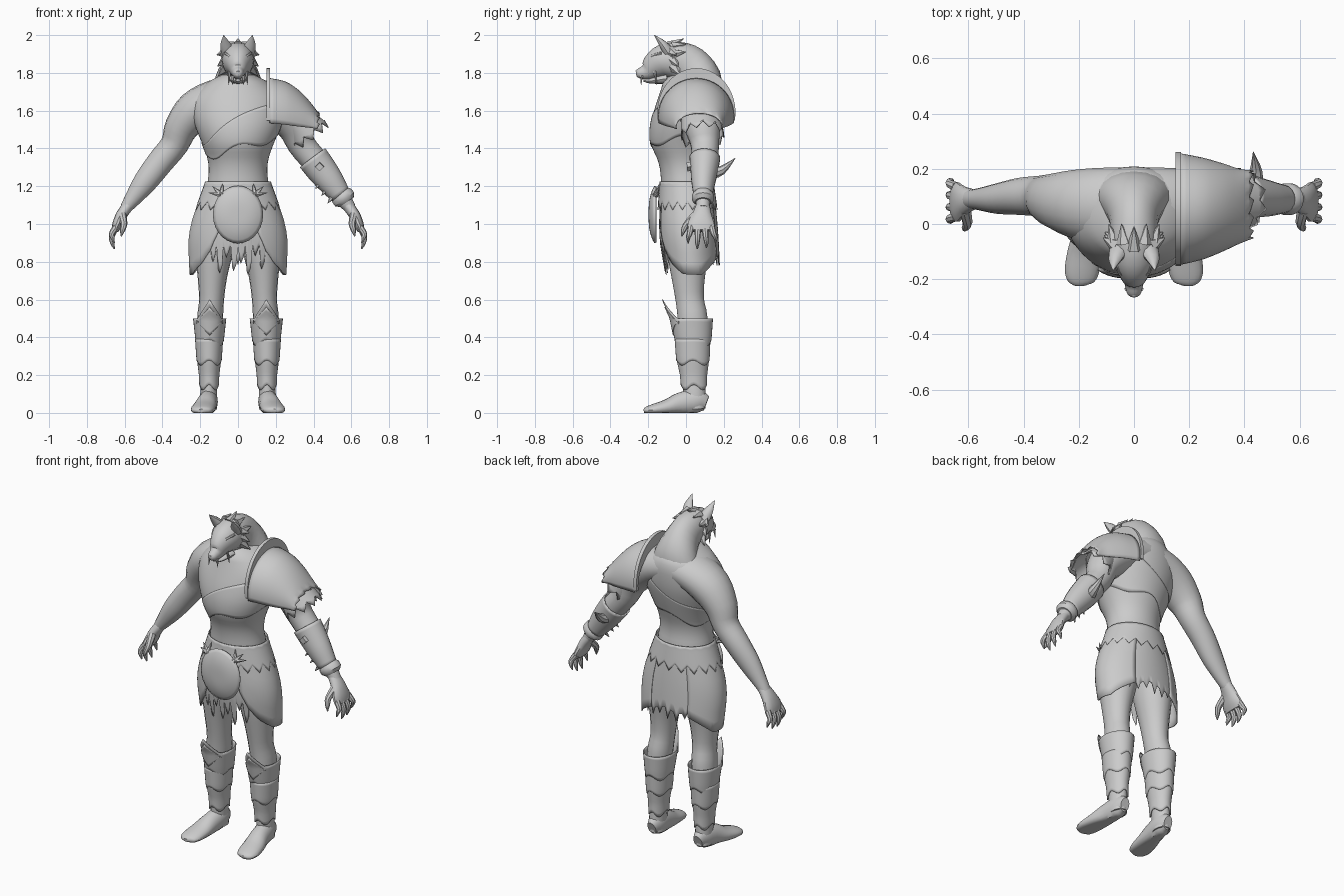
import bpy, bmesh, math, random
from mathutils import Vector

random.seed(4)
PI = math.pi
grey = bpy.data.materials.new("grey")
grey.diffuse_color = (0.6, 0.6, 0.6, 1)
Y, Z = Vector((0, 1, 0)), Vector((0, 0, 1))


def build(name, rows, closed=True, cap=False, thick=0.0):
    """Skin a grid of points into an object."""
    bm = bmesh.new()
    vs = [[bm.verts.new(p) for p in r] for r in rows]
    n = len(rows[0])
    for a, b in zip(vs, vs[1:]):
        for j in range(n if closed else n - 1):
            k = (j + 1) % n
            bm.faces.new((a[j], a[k], b[k], b[j]))
    if cap:
        bm.faces.new(vs[0])
        bm.faces.new(vs[-1])
    bmesh.ops.remove_doubles(bm, verts=bm.verts, dist=0.0003)
    bmesh.ops.recalc_face_normals(bm, faces=bm.faces)
    me = bpy.data.meshes.new(name)
    bm.to_mesh(me)
    bm.free()
    me.materials.append(grey)
    ob = bpy.data.objects.new(name, me)
    bpy.context.collection.objects.link(ob)
    if thick:
        m = ob.modifiers.new("thickness", 'SOLIDIFY')
        m.thickness, m.offset = thick, 0
    return ob


def spline(pts, k):
    """Catmull-Rom resampling of tuples of any length."""
    out = []
    for i in range(len(pts) - 1):
        p0, p1, p2, p3 = (pts[max(i - 1, 0)], pts[i], pts[i + 1], pts[min(i + 2, len(pts) - 1)])
        for s in range(k):
            t = s / k
            out.append([0.5 * (2 * b + (c - a) * t + (2 * a - 5 * b + 4 * c - d) * t * t
                               + (3 * b - a - 3 * c + d) * t ** 3)
                        for a, b, c, d in zip(p0, p1, p2, p3)])
    return out + [list(pts[-1])]


def limb(name, pts, s=1, ref=Y, n=18, k=3, cap=True, zig=0.0, thick=0.0):
    """Tube through (x, y, z, r1, r2) points; zig makes the last rim jagged."""
    pts = spline(pts, k)
    cs = [Vector((p[0] * s, p[1], p[2])) for p in pts]
    rows = []
    for i, p in enumerate(pts):
        t = (cs[min(i + 1, len(cs) - 1)] - cs[max(i - 1, 0)]).normalized()
        u = t.cross(ref).normalized()
        v = u.cross(t)
        row = []
        for j in range(n):
            a = 2 * PI * j / n
            q = cs[i] + u * p[3] * math.cos(a) + v * p[4] * math.sin(a)
            if zig and i == len(pts) - 1:
                q += t * zig * (1 if j % 2 else -1)
            q.z = max(q.z, 0)
            row.append(q)
        rows.append(row)
    return build(name, rows, cap=cap, thick=thick)


def spike(name, a, b, r, s=1, n=6):
    """Cone from a to b."""
    ref = Z if abs(b[1] - a[1]) > abs(b[2] - a[2]) else Y
    return limb(name, [(*a, r, r), (*b, 0.001, 0.001)], s, ref, n, 1)


def wrap(name, prof, top, bot, a0=-PI, a1=PI, n=48, m=8, grow=0.0, cx=0.0, thick=0.006):
    """Shell on a (z, half width, front y, back y) profile, angle 0 = front."""
    full = a1 - a0 > 6.28

    def at(z):
        for p, q in zip(prof, prof[1:]):
            if z <= q[0]:
                break
        t = max(0, min(1, (z - p[0]) / (q[0] - p[0])))
        return [c + (d - c) * t for c, d in zip(p, q)]

    rows = [[] for _ in range(m + 1)]
    for j in range(n if full else n + 1):
        a = a0 + (a1 - a0) * j / n
        zt, zb = top(a, j), bot(a, j)
        for i in range(m + 1):
            z = zt + (zb - zt) * i / m
            _, rx, yf, yb = at(z)
            rows[i].append((cx + (rx + grow) * math.sin(a),
                            (yf + yb) / 2 - ((yb - yf) / 2 + grow) * math.cos(a), z))
    return build(name, rows, full, thick=thick)


def const(z):
    return lambda a, j: z


# torso
body = spline([(0.95, .17, -.11, .13), (1.18, .165, -.13, .135), (1.27, .155, -.135, .125),
               (1.34, .16, -.15, .13), (1.42, .187, -.185, .155), (1.5, .22, -.19, .18),
               (1.58, .243, -.175, .20), (1.66, .24, -.15, .208), (1.72, .195, -.13, .205),
               (1.77, .13, -.11, .18), (1.81, .03, -.03, .1)], 3)
wrap("torso", body, const(1.81), const(0.95), m=32, thick=0)

# diagonal chest sash, flush with the chest
wrap("chest_sash", body, lambda a, j: 1.555 + .13 * math.sin(a) + .015 * math.cos(3 * a),
     lambda a, j: 1.40 + .05 * math.sin(a) + .02 * math.cos(4 * a), m=12, grow=.002, thick=.003)

# head and neck
limb("head", [(0, -.264, 1.795, .012, .012), (0, -.25, 1.797, .026, .026), (0, -.21, 1.805, .036, .042),
              (0, -.178, 1.83, .055, .066), (0, -.125, 1.86, .08, .088), (0, -.05, 1.865, .086, .1),
              (0, .02, 1.835, .09, .11), (0, .085, 1.765, .125, .104), (0, .1, 1.68, .16, .09)],
     ref=Z, n=20)
limb("lower_jaw", [(0, -.225, 1.762, .012, .007), (0, -.19, 1.757, .028, .013),
                   (0, -.1, 1.77, .05, .03)], ref=Z, n=12)
limb("nose", [(0, -.266, 1.806, .005, .005), (0, -.258, 1.808, .012, .01),
              (0, -.24, 1.815, .012, .01)], ref=Z, n=10)
for s in (-1, 1):
    limb("ear", [(.055, -.095, 1.915, .036, .028), (.068, -.125, 1.955, .026, .02),
                 (.076, -.168, 2.0, .001, .001)], s, n=10)
    limb("brow", [(.012, -.198, 1.858, .008, .008), (.04, -.178, 1.886, .012, .012),
                  (.068, -.13, 1.905, .008, .008)], s, ref=Z, n=8)
    spike("upper_fang", (.026, -.235, 1.785), (.03, -.238, 1.735), .009, s)
    spike("tusk", (.045, -.165, 1.81), (.05, -.155, 1.735), .01, s)
    for y, z, dx, dz in ((-.08, 1.91, .038, -.015), (-.07, 1.87, .034, -.035), (-.06, 1.83, .03, -.045)):
        spike("cheek_fur", (.06, y, z), (.075 + dx, y + .03, z + dz), .034, s)
    for x, y, z in ((.035, -.07, 1.94), (.07, -.07, 1.9)):
        spike("crown_fur", (x, y, z), (x * 1.3, y + .07, z + .012), .03, s)
spike("crest_fur", (0, -.09, 1.943), (0, -.01, 1.982), .03)

# arms and hands
for s in (-1, 1):
    limb("arm", [(0, .065, 1.69, .1, .14), (.12, .068, 1.66, .104, .138), (.225, .075, 1.6, .107, .122),
                 (.3, .088, 1.51, .09, .095), (.337, .1, 1.42, .074, .076), (.41, .1, 1.33, .07, .068),
                 (.49, .092, 1.225, .063, .056), (.56, .09, 1.13, .043, .04), (.597, .09, 1.08, .03, .034)], s)
    limb("palm", [(.58, .09, 1.1, .03, .036), (.615, .085, 1.05, .03, .052), (.638, .08, 1.0, .027, .072),
                  (.652, .08, .965, .019, .07)], s, n=14)
    for i in range(4):
        y0, y1 = .027 + .036 * i, .012 + .048 * i
        drop = (.03, .0, .005, .03)[i]
        limb("finger", [(.645, y0, .985, .018, .018), (.668, (y0 + y1) / 2, .935 + drop / 2, .015, .015),
                        (.665, y1, .9 + drop, .012, .012), (.655, y1, .868 + drop, .003, .003)], s, n=8)
    limb("thumb", [(.612, .05, 1.045, .022, .024), (.604, .005, 1.0, .018, .018),
                   (.612, -.014, .965, .013, .013), (.618, -.022, .935, .003, .003)], s, n=8)

# shoulder guard: upright collar arch, dome and ragged sleeve
arch = [-1.75 + 3.5 * j / 28 for j in range(29)]


def arch_row(x, yc, zc, ry, rz, zig=0.0):
    return [(x + zig * (j % 4 - 1.5) / 1.5, yc + ry * math.sin(a), zc + rz * math.cos(a))
            for j, a in enumerate(arch)]


build("collar_arch", [arch_row(*r) for r in (
    (.15, .055, 1.58, .19, .17), (.15, .055, 1.59, .207, .235), (.17, .055, 1.59, .207, .235),
    (.17, .055, 1.58, .19, .17), (.15, .055, 1.58, .19, .17))], False)
dome = spline([(.168, .054, 1.57, .2, .2), (.25, .056, 1.56, .182, .192), (.32, .06, 1.545, .158, .162),
               (.38, .064, 1.53, .134, .115), (.425, .07, 1.515, .122, .07)], 3)
build("shoulder_dome", [arch_row(*r, zig=.008 if i == len(dome) - 1 else 0) for i, r in enumerate(dome)],
      False, thick=.005)
limb("ragged_sleeve", [(.3, .075, 1.565, .08, .1), (.345, .083, 1.515, .095, .108),
                       (.38, .088, 1.468, .11, .112)], n=20, cap=False, zig=.022, thick=.005)

# spiked bracer
limb("bracer", [(.395, .1, 1.35, .08, .078), (.44, .097, 1.29, .077, .07), (.49, .092, 1.225, .068, .06),
                (.545, .09, 1.15, .05, .046)], cap=False, thick=.008)
limb("wrist_cuff", [(.54, .09, 1.165, .05, .046), (.55, .09, 1.15, .062, .058), (.565, .09, 1.13, .062, .058),
                    (.575, .09, 1.115, .045, .043)], k=1)
limb("bracer_spike", [(.43, .13, 1.27, .035, .035), (.442, .19, 1.285, .024, .024),
                      (.432, .262, 1.35, .001, .001)], ref=Z, n=8)
limb("square_stud", [(.432, .04, 1.305, .025, .025), (.432, .005, 1.302, .023, .023)], ref=Z, n=4, k=1)
for x, z in ((.435, 1.22), (.468, 1.185), (.5, 1.145)):
    spike("inner_stud", (x, .075, z), (x - .025, .06, z - .035), .018)

# kilt
kilt = [(.72, .25, -.11, .18), (.9, .258, -.14, .172), (1.0, .245, -.145, .165),
        (1.1, .21, -.14, .155), (1.22, .166, -.13, .138)]
hem = [(.4, .97), (.6, .86), (.85, .79), (1.25, .735), (1.9, .73), (2.65, .82), (3, .86)]


def side_hem(a, j):
    a = abs(a)
    for p, q in zip(hem, hem[1:]):
        if a <= q[0]:
            break
    return p[1] + (q[1] - p[1]) * (a - p[0]) / (q[0] - p[0])


wrap("kilt_side_left", kilt, const(1.2), side_hem, .42, 2.65, 24, grow=.003)
wrap("kilt_side_right", kilt, const(1.2), side_hem, -2.65, -.42, 24, grow=.003)
wrap("kilt_back", kilt, const(1.2), lambda a, j: (.84 if j % 3 else .79) + random.uniform(-.015, .015),
     PI - .65, PI + .65, 18, thick=.004)
strips = [.8, .74, .82, .75, .79, .73, .83, .76]
wrap("front_fringe", kilt, const(1.15),
     lambda a, j: .89 if j % 5 == 0 else strips[j // 5 % 8] + .02 * abs(j % 5 - 2),
     -.62, .62, 40, grow=-.004, thick=.004)
wrap("waist_flap", kilt, const(1.225), lambda a, j: 1.095 + (.022 if j % 2 else -.022), n=36,
     grow=.007, thick=.004)

# oval apron with tied corners
apron = []
for i in range(9):
    r = i / 8
    apron.append([(.13 * r * math.cos(2 * PI * j / 28), -.192 + .03 * r ** 3,
                   1.05 + .15 * r * math.sin(2 * PI * j / 28)) for j in range(28)])
build("oval_apron", apron, thick=.012)
for s in (-1, 1):
    for x, z in ((.135, 1.2), (.155, 1.165), (.08, 1.215)):
        spike("apron_tie", (.09, -.16, 1.155), (x, -.14, z), .017, s)

# legs and boots
cuff = [(.34, .066, -.045, .125), (.4, .074, -.06, .133), (.5, .085, -.08, .14), (.6, .085, -.125, .14)]
wraps = [(.12, .045, -.02, .105), (.2, .048, -.026, .106), (.28, .058, -.043, .116), (.4, .066, -.052, .121)]
for s in (-1, 1):
    limb("leg", [(.1, .01, 1.02, .09, .12), (.125, .01, .87, .1, .115), (.136, .012, .72, .078, .09),
                 (.14, .02, .6, .066, .076), (.148, .035, .5, .068, .08), (.155, .04, .35, .06, .073),
                 (.152, .042, .2, .043, .06), (.155, .045, .1, .045, .06), (.155, .05, .02, .045, .055)], s)
    wrap("knee_cuff", cuff, lambda a, j: .5 + .1 * max(0, 1 - abs(a) / .8),
         lambda a, j: .365 + .015 * math.cos(4 * a), n=32, cx=.15 * s)
    wrap("knee_point", cuff, lambda a, j: .56 - .1 * abs(a), lambda a, j: .41 + .09 * abs(a),
         -.9, .9, 12, grow=.005, cx=.15 * s, thick=.004)
    wrap("calf_band", wraps, const(.39), lambda a, j: .265 + .014 * math.cos(4 * a), n=32,
         grow=.006, cx=.153 * s)
    wrap("ankle_band", wraps, const(.29), lambda a, j: .135 + .014 * math.cos(4 * a), n=32,
         grow=.003, cx=.153 * s)
    limb("foot", [(.155, .108, .05, .028, .04), (.155, .06, .062, .048, .064), (.165, -.03, .048, .054, .06),
                  (.178, -.1, .03, .062, .042), (.189, -.17, .018, .062, .03), (.193, -.208, .013, .048, .02),
                  (.193, -.223, .01, .02, .01)], s, ref=Z)

# smooth shading with sharp edges kept
bpy.ops.object.select_all(action='DESELECT')
for ob in bpy.context.scene.objects:
    ob.select_set(True)
    bpy.context.view_layer.objects.active = ob
bpy.ops.object.shade_smooth_by_angle(angle=math.radians(40))
